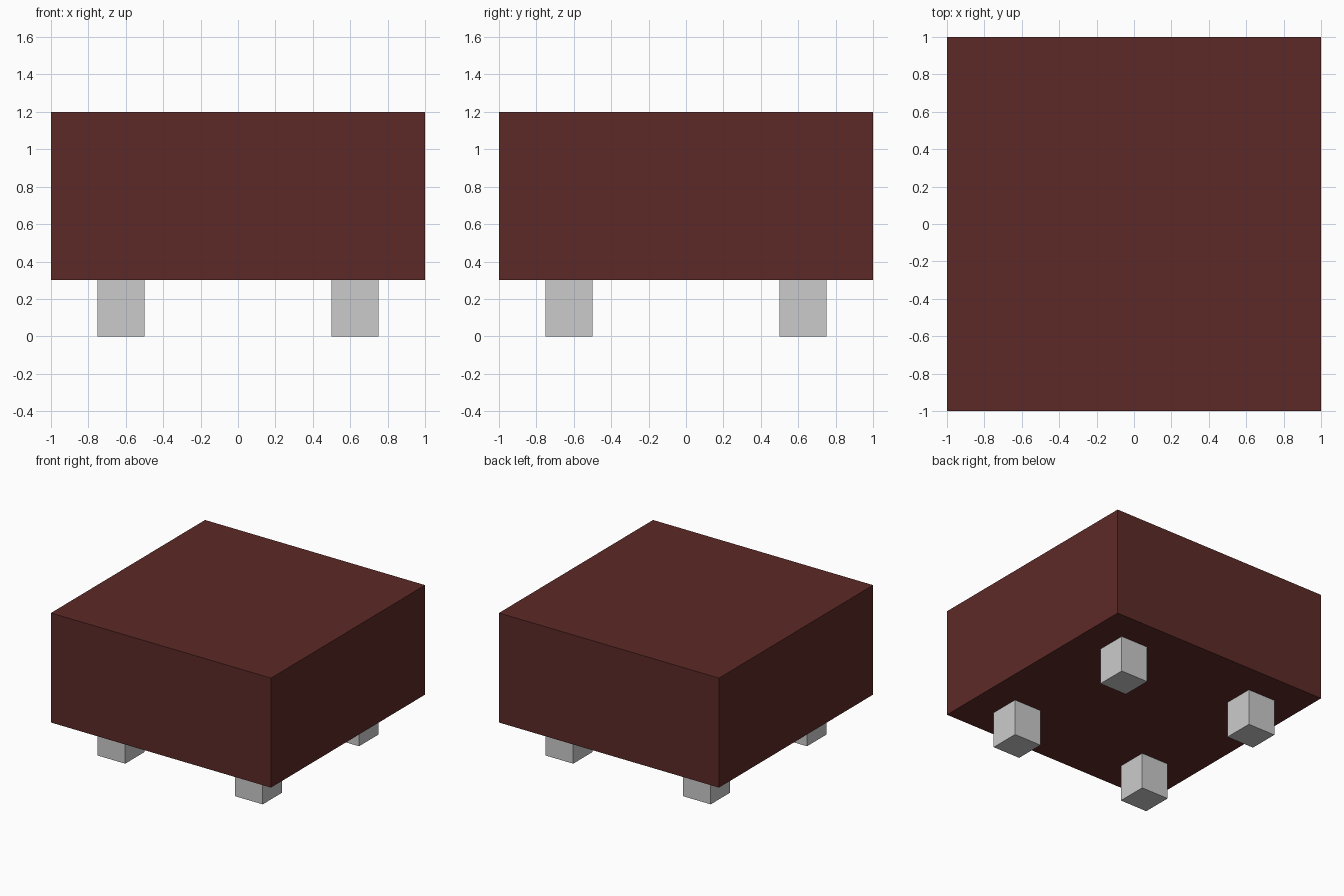
import bpy

if "Cube" in bpy.data.objects:
    bpy.data.objects.remove(bpy.data.objects["Cube"])


def box(name, lo, hi):
    center = [(a + b) / 2 for a, b in zip(lo, hi)]
    bpy.ops.mesh.primitive_cube_add(size=1, location=center)
    obj = bpy.context.object
    obj.name = name
    obj.scale = [b - a for a, b in zip(lo, hi)]
    bpy.ops.object.transform_apply(location=False, rotation=False, scale=True)
    return obj


# Upholstered block
cushion = box("cushion", (-1, -1, 0.3), (1, 1, 1.2))
maroon = bpy.data.materials.new("maroon")
maroon.diffuse_color = (0.108, 0.023, 0.02, 1)
maroon.use_nodes = True
maroon.node_tree.nodes["Principled BSDF"].inputs["Base Color"].default_value = maroon.diffuse_color
cushion.data.materials.append(maroon)

# Four square feet
for y, depth in ((-0.625, "front"), (0.625, "back")):
    for x, side in ((-0.625, "left"), (0.625, "right")):
        box(f"{depth}_{side}_leg", (x - 0.125, y - 0.125, 0),
            (x + 0.125, y + 0.125, 0.3))
